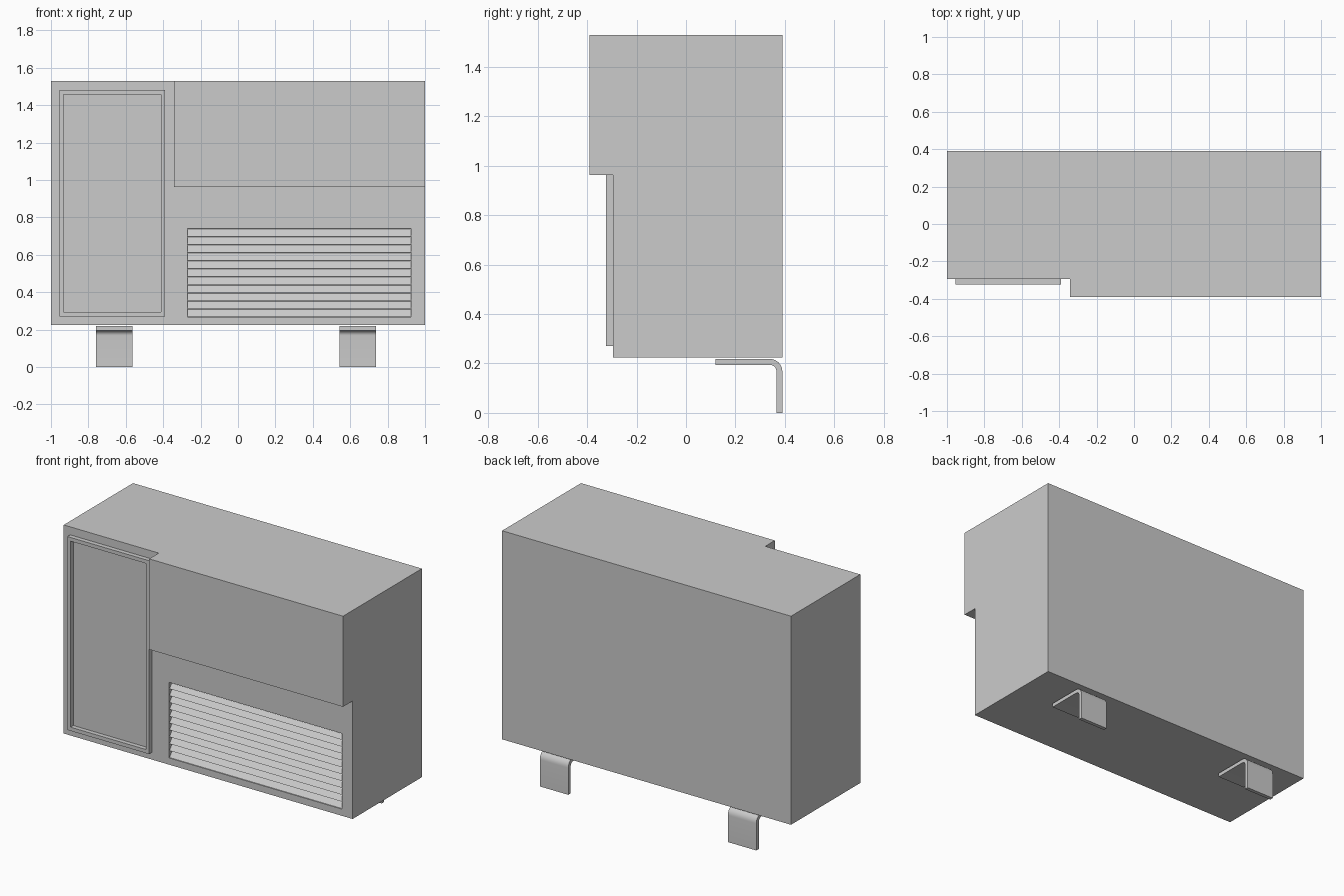
import bpy, bmesh, math

if "Cube" in bpy.data.objects:
    bpy.data.objects.remove(bpy.data.objects["Cube"])


def make_object(name, bm):
    bmesh.ops.recalc_face_normals(bm, faces=bm.faces)
    mesh = bpy.data.meshes.new(name)
    bm.to_mesh(mesh)
    bm.free()
    obj = bpy.data.objects.new(name, mesh)
    bpy.context.collection.objects.link(obj)
    return obj


def prism(name, profile, x0, x1):
    """Extrude a closed (y, z) profile along x."""
    bm = bmesh.new()
    face = bm.faces.new([bm.verts.new((x0, y, z)) for y, z in profile])
    ext = bmesh.ops.extrude_face_region(bm, geom=[face])
    verts = [v for v in ext["geom"] if isinstance(v, bmesh.types.BMVert)]
    bmesh.ops.translate(bm, verts=verts, vec=(x1 - x0, 0, 0))
    return make_object(name, bm)


def box(name, x, y, z):
    return prism(name, [(y[0], z[0]), (y[1], z[0]), (y[1], z[1]), (y[0], z[1])], *x)


def boolean(target, tool, operation):
    mod = target.modifiers.new(operation, "BOOLEAN")
    mod.operation, mod.solver, mod.object = operation, "EXACT", tool
    bpy.context.view_layer.objects.active = target
    bpy.ops.object.modifier_apply(modifier=mod.name)
    bpy.data.objects.remove(tool)


FRONT, BACK = -0.295, 0.39
VENT_X, VENT_Z, VENT_DEPTH = (-0.27, 0.925), (0.267, 0.74), 0.04

# Cabinet: full box with an L-shaped step cut from the front and a vent recess
body = box("cabinet", (-1, 1), (-0.39, BACK), (0.225, 1.53))
boolean(body, box("cut", (-1.1, -0.342), (-0.5, FRONT), (0.1, 1.7)), "DIFFERENCE")
boolean(body, box("cut", (-0.5, 1.1), (-0.5, FRONT), (0.1, 0.963)), "DIFFERENCE")
boolean(body, box("cut", VENT_X, (-0.5, FRONT + VENT_DEPTH), VENT_Z), "DIFFERENCE")

# Raised rim around the access door
door = box("door_frame", (-0.955, -0.39), (-0.323, FRONT), (0.27, 1.48))
boolean(door, box("cut", (-0.933, -0.412), (-0.5, 0), (0.293, 1.457)), "DIFFERENCE")

# Sloping vent slats, repeated up the recess
count = 11
pitch = (VENT_Z[1] - VENT_Z[0]) / count
z0, f, b = VENT_Z[0], FRONT + 0.003, FRONT + VENT_DEPTH - 0.004
slats = prism("vent_slats", [(f, z0 + 0.002), (f + 0.007, z0 + 0.002),
                             (b, z0 + 0.033), (b, z0 + 0.041)], *VENT_X)
array = slats.modifiers.new("repeat", "ARRAY")
array.count = count
array.use_relative_offset = False
array.use_constant_offset = True
array.constant_offset_displace = (0, 0, pitch)

# Bent metal brackets under the back edge
TOP, THICK, R = 0.218, 0.024, 0.05


def arc(radius):
    cy, cz = BACK - R, TOP - R
    return [(cy + radius * math.sin(a), cz + radius * math.cos(a))
            for a in (math.pi / 2 * i / 8 for i in range(9))]


profile = ([(0.12, TOP)] + arc(R) + [(BACK, 0), (BACK - THICK, 0)]
           + arc(R - THICK)[::-1] + [(0.12, TOP - THICK)])
for side, x0 in (("left", -0.76), ("right", 0.542)):
    bracket = prism(side + "_bracket", profile, x0, x0 + 0.197)
    bpy.ops.object.select_all(action="DESELECT")
    bracket.select_set(True)
    bpy.context.view_layer.objects.active = bracket
    bpy.ops.object.shade_smooth_by_angle(angle=math.radians(30))
